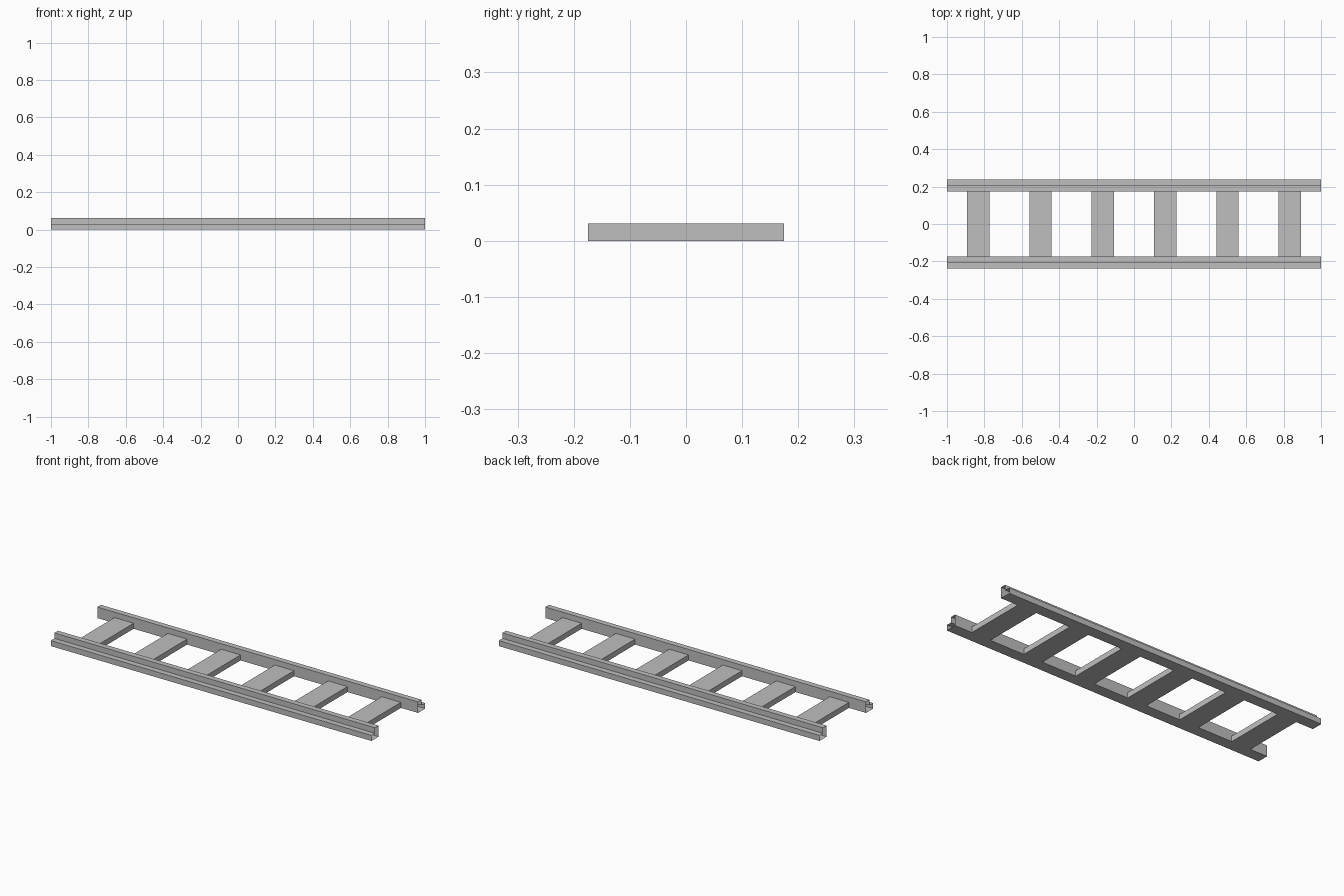
import bpy
import bmesh

cube = bpy.data.objects.get("Cube")
if cube:
    bpy.data.objects.remove(cube, do_unlink=True)

HALF_LENGTH = 1.0
RAIL_INNER, RAIL_STEP, RAIL_OUTER = 0.175, 0.207, 0.239
RAIL_HEIGHT, STEP_HEIGHT = 0.062, 0.031
RUNG_COUNT, RUNG_WIDTH = 6, 0.12

grey = bpy.data.materials.new("light grey metal")
grey.use_nodes = True
colour = (0.52, 0.52, 0.52, 1.0)
grey.diffuse_color = colour
grey.node_tree.nodes["Principled BSDF"].inputs["Base Color"].default_value = colour


def add_object(name, bm):
    bmesh.ops.recalc_face_normals(bm, faces=bm.faces)
    mesh = bpy.data.meshes.new(name)
    bm.to_mesh(mesh)
    bm.free()
    mesh.materials.append(grey)
    obj = bpy.data.objects.new(name, mesh)
    bpy.context.scene.collection.objects.link(obj)
    return obj


# Stepped side rails: folded sheet profile with open ends
def add_rail(name, side):
    profile = [(RAIL_INNER, 0), (RAIL_OUTER, 0), (RAIL_OUTER, STEP_HEIGHT),
               (RAIL_STEP, STEP_HEIGHT), (RAIL_STEP, RAIL_HEIGHT),
               (RAIL_INNER, RAIL_HEIGHT)]
    bm = bmesh.new()
    start, end = [[bm.verts.new((x, side * y, z)) for y, z in profile]
                  for x in (-HALF_LENGTH, HALF_LENGTH)]
    for i in range(len(profile)):
        j = (i + 1) % len(profile)
        face = bm.faces.new((start[i], start[j], end[j], end[i]))
        if side < 0:
            face.normal_flip()
    add_object(name, bm)


add_rail("front_rail", -1)
add_rail("back_rail", 1)

# Flat rungs between the rails
spacing = 2 * HALF_LENGTH / RUNG_COUNT
for i in range(RUNG_COUNT):
    bm = bmesh.new()
    bmesh.ops.create_cube(bm, size=1)
    bmesh.ops.scale(bm, vec=(RUNG_WIDTH, 2 * RAIL_INNER, STEP_HEIGHT), verts=bm.verts)
    rung = add_object(f"rung_{i + 1}", bm)
    rung.location = (-HALF_LENGTH + spacing * (i + 0.5), 0, STEP_HEIGHT / 2)
